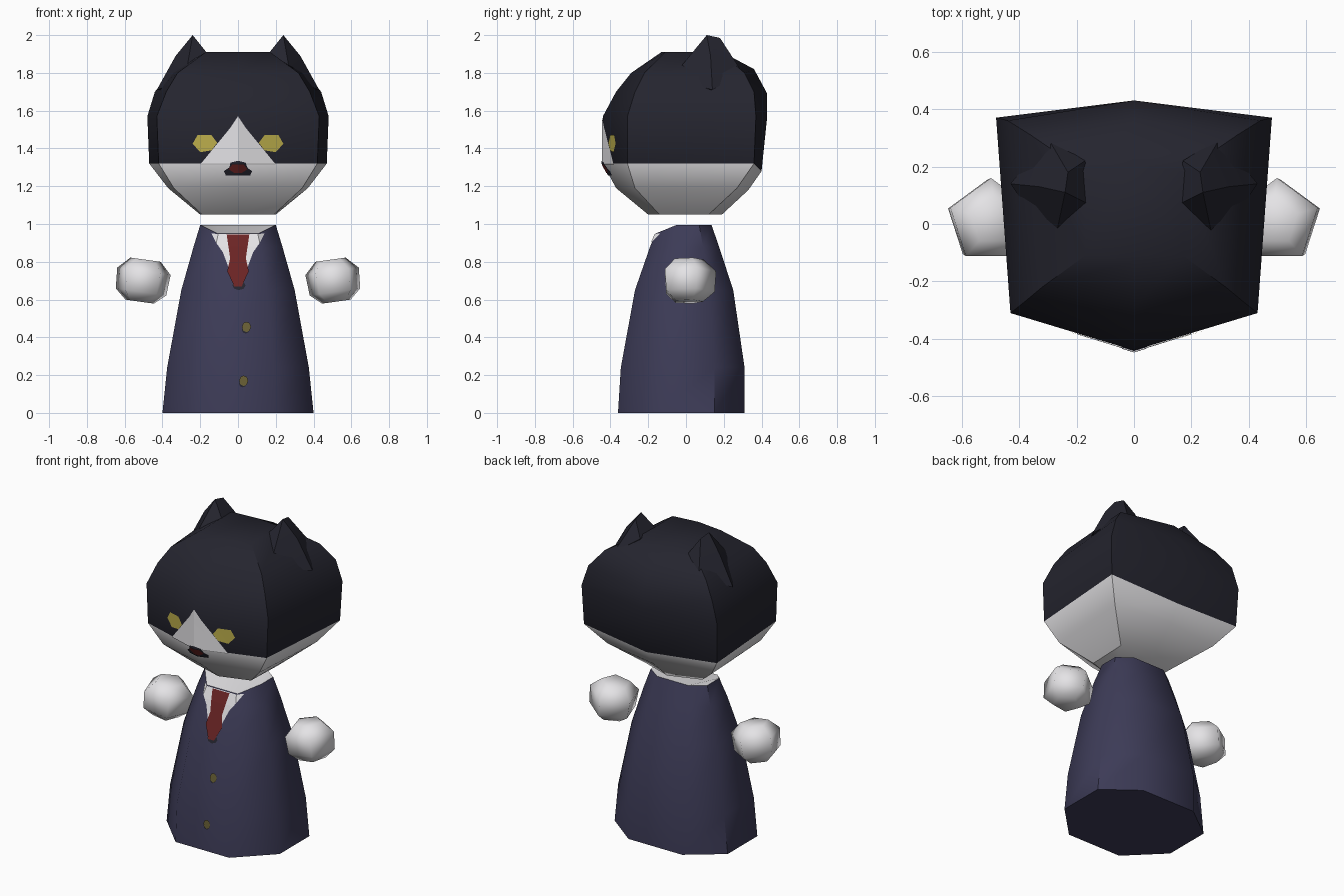
import bpy, bmesh, math
from mathutils import Vector, Matrix
from mathutils.bvhtree import BVHTree

if "Cube" in bpy.data.objects:
    bpy.data.objects.remove(bpy.data.objects["Cube"])


def material(name, rgb):
    m = bpy.data.materials.new(name)
    m.diffuse_color = (*rgb, 1)
    m.use_nodes = True
    m.node_tree.nodes["Principled BSDF"].inputs["Base Color"].default_value = m.diffuse_color
    return m


BLACK = material("black fur", (0.018, 0.018, 0.028))
WHITE = material("white", (0.78, 0.77, 0.79))
NAVY = material("navy cloth", (0.046, 0.044, 0.095))
RED = material("dark red", (0.15, 0.018, 0.018))
YELLOW = material("eye yellow", (0.50, 0.42, 0.07))
BRASS = material("brass", (0.14, 0.115, 0.035))


def finish(bm, name, mats, angle=None):
    mesh = bpy.data.meshes.new(name)
    bm.to_mesh(mesh)
    for m in mats:
        mesh.materials.append(m)
    if angle:
        for p in mesh.polygons:
            p.use_smooth = True
        mesh.set_sharp_from_angle(angle=math.radians(angle))
    ob = bpy.data.objects.new(name, mesh)
    bpy.context.collection.objects.link(ob)
    return ob


def loft(rings, mat_of_level=lambda i: 0):
    """Skin a stack of rings; both ends are capped (level -1 and last)."""
    bm = bmesh.new()
    vs = [[bm.verts.new(p) for p in r] for r in rings]
    n = len(rings[0])
    for i in range(len(vs) - 1):
        for j in range(n):
            k = (j + 1) % n
            f = bm.faces.new((vs[i][j], vs[i][k], vs[i + 1][k], vs[i + 1][j]))
            f.material_index = mat_of_level(i)
    bm.faces.new(vs[0][::-1]).material_index = mat_of_level(-1)
    bm.faces.new(vs[-1]).material_index = mat_of_level(len(vs) - 1)
    bmesh.ops.recalc_face_normals(bm, faces=bm.faces)
    return bm


def plate(name, outline, target, mat, cuts=(), lift=0.005):
    """Thin painted detail: an x-z outline laid on the front of a part."""
    bm = bmesh.new()
    bm.faces.new([bm.verts.new((x, 0, z)) for x, z in outline])
    bmesh.ops.triangulate(bm, faces=bm.faces)
    planes = [((0, 0, 0), (1, 0, 0))] + [((0, 0, z), (0, 0, 1)) for z in cuts]
    for co, no in planes:
        bmesh.ops.bisect_plane(bm, geom=bm.verts[:] + bm.edges[:] + bm.faces[:],
                               plane_co=co, plane_no=no)
    for v in bm.verts:
        hit = target.ray_cast(Vector((v.co.x, -2, v.co.z)), Vector((0, 1, 0)))[0]
        v.co.y = hit.y - lift
    bm.normal_update()
    for f in bm.faces:
        if f.normal.y > 0:
            f.normal_flip()
    return finish(bm, name, [mat])


def mirrored(half):
    """Full outline from its right half, listed bottom to top."""
    return half + [(-x, z) for x, z in reversed(half) if x > 0]


def disc(cx, cz, rx, rz, n=8):
    return [(cx + rx * math.cos(2 * math.pi * i / n),
             cz + rz * math.sin(2 * math.pi * i / n)) for i in range(n)]


# Head: six-sided rings (z, front y, front corner, back corner, back y, back z)
head_levels = [
    (1.05, -0.20, (0.19, -0.14), (0.20, 0.12), 0.19, 1.05),
    (1.19, -0.37, (0.34, -0.27), (0.37, 0.27), 0.33, 1.18),
    (1.32, -0.44, (0.42, -0.31), (0.47, 0.36), 0.40, 1.28),
    (1.57, -0.44, (0.43, -0.31), (0.48, 0.37), 0.43, 1.57),
    (1.70, -0.37, (0.38, -0.27), (0.44, 0.36), 0.43, 1.69),
    (1.80, -0.29, (0.32, -0.22), (0.36, 0.31), 0.36, 1.82),
    (1.91, -0.13, (0.17, -0.11), (0.17, 0.18), 0.21, 1.90),
]
rings = []
for z, fy, (ax, ay), (bx, by), ky, kz in head_levels:
    rings.append([(0, fy, z), (ax, ay, z), (bx, by, z),
                  (0, ky, kz), (-bx, by, z), (-ax, ay, z)])
bm = loft(rings, lambda i: 1 if i < 2 else 0)
finish(bm, "head", [BLACK, WHITE], 40)
head_tree = BVHTree.FromBMesh(bm)

# Ears: hulls that blend down into the head
ear = [(0.24, 0.11, 2.0), (0.23, 0.18, 1.985), (0.16, 0.07, 1.90), (0.17, 0.22, 1.89),
       (0.33, 0.13, 1.89), (0.43, 0.14, 1.71), (0.28, -0.08, 1.77), (0.30, 0.30, 1.80),
       (0.25, 0.1, 1.70)]
for s, side in ((1, "right"), (-1, "left")):
    bm = bmesh.new()
    for x, y, z in ear:
        bm.verts.new((s * x, y, z))
    bmesh.ops.convex_hull(bm, input=bm.verts)
    bmesh.ops.recalc_face_normals(bm, faces=bm.faces)
    finish(bm, side + "_ear", [BLACK], 40)

# Face: white blaze, eyes, mouth and nose
plate("muzzle_blaze", mirrored([(0.20, 1.315), (0.13, 1.35), (0.07, 1.41),
                                (0.04, 1.51), (0.0, 1.57)]), head_tree, WHITE, [1.32])
for s, side in ((1, "right"), (-1, "left")):
    eye = [(0.14, 1.39), (0.20, 1.38), (0.24, 1.425), (0.215, 1.47),
           (0.14, 1.47), (0.11, 1.43)]
    plate(side + "_eye", [(s * x, z) for x, z in eye], head_tree, YELLOW)
plate("mouth", mirrored([(0.065, 1.258), (0.075, 1.28), (0.045, 1.30), (0.04, 1.325),
                         (0.0, 1.335)]), head_tree, BLACK, [1.32], 0.007)
plate("nose", mirrored([(0.02, 1.27), (0.05, 1.29), (0.03, 1.315)]),
      head_tree, RED, [1.32], 0.009)

# Body: eight-sided rings (z, half width, side y pair, corner half width, front y, back y)
body_levels = [
    (0.00, 0.40, -0.15, 0.15, 0.19, -0.36, 0.31),
    (0.24, 0.375, -0.15, 0.15, 0.19, -0.345, 0.31),
    (0.65, 0.30, -0.12, 0.12, 0.15, -0.27, 0.25),
    (0.88, 0.235, -0.08, 0.09, 0.12, -0.19, 0.175),
    (0.995, 0.20, -0.05, 0.07, 0.11, -0.16, 0.135),
]
rings = []
for z, w, sf, sb, c, fy, by in body_levels:
    fz = 0.95 if z > 0.9 else z          # neckline dips at the front
    rings.append([(-c, fy, fz), (c, fy, fz), (w, sf, z), (w, sb, z),
                  (c, by, z), (-c, by, z), (-w, sb, z), (-w, sf, z)])
bm = loft(rings, lambda i: 1 if i == len(body_levels) - 1 else 0)
bmesh.ops.triangulate(bm, faces=[f for f in bm.faces if len(f.verts) > 4])
finish(bm, "body", [NAVY, WHITE], 50)
body_tree = BVHTree.FromBMesh(bm)

# Shirt front, tie and buttons
plate("shirt_front", mirrored([(0.05, 0.77), (0.08, 0.85), (0.115, 0.90), (0.14, 0.95),
                               (0.105, 0.947)]), body_tree, WHITE, [0.88])
plate("tie_shadow", disc(0.005, 0.675, 0.035, 0.025), body_tree, BLACK, [0.65])
plate("tie", mirrored([(0.02, 0.67), (0.057, 0.75), (0.03, 0.87), (0.06, 0.945)]),
      body_tree, RED, [0.88], 0.009)
for name, x, z in (("upper", 0.045, 0.455), ("lower", 0.03, 0.17)):
    plate(name + "_button_edge", disc(x - 0.005, z - 0.015, 0.02, 0.02), body_tree, BLACK)
    plate(name + "_button", disc(x, z, 0.024, 0.028), body_tree, BRASS, lift=0.008)

# Hands: five-sided balls, slightly tilted
for s, side in ((1, "right"), (-1, "left")):
    tilt = Matrix.Rotation(math.radians(-8), 3, 'Y')
    rings = []
    for z, r in ((-0.112, 0.08), (-0.06, 0.142), (0.05, 0.15), (0.112, 0.085)):
        ring = []
        for i in range(5):
            a = math.pi / 2 + 2 * math.pi * i / 5
            p = tilt @ Vector((r * math.cos(a), r * math.sin(a), z))
            ring.append((s * (0.505 + p.x), 0.01 + p.y, 0.70 + p.z))
        rings.append(ring)
    finish(loft(rings), side + "_hand", [WHITE], 75)
